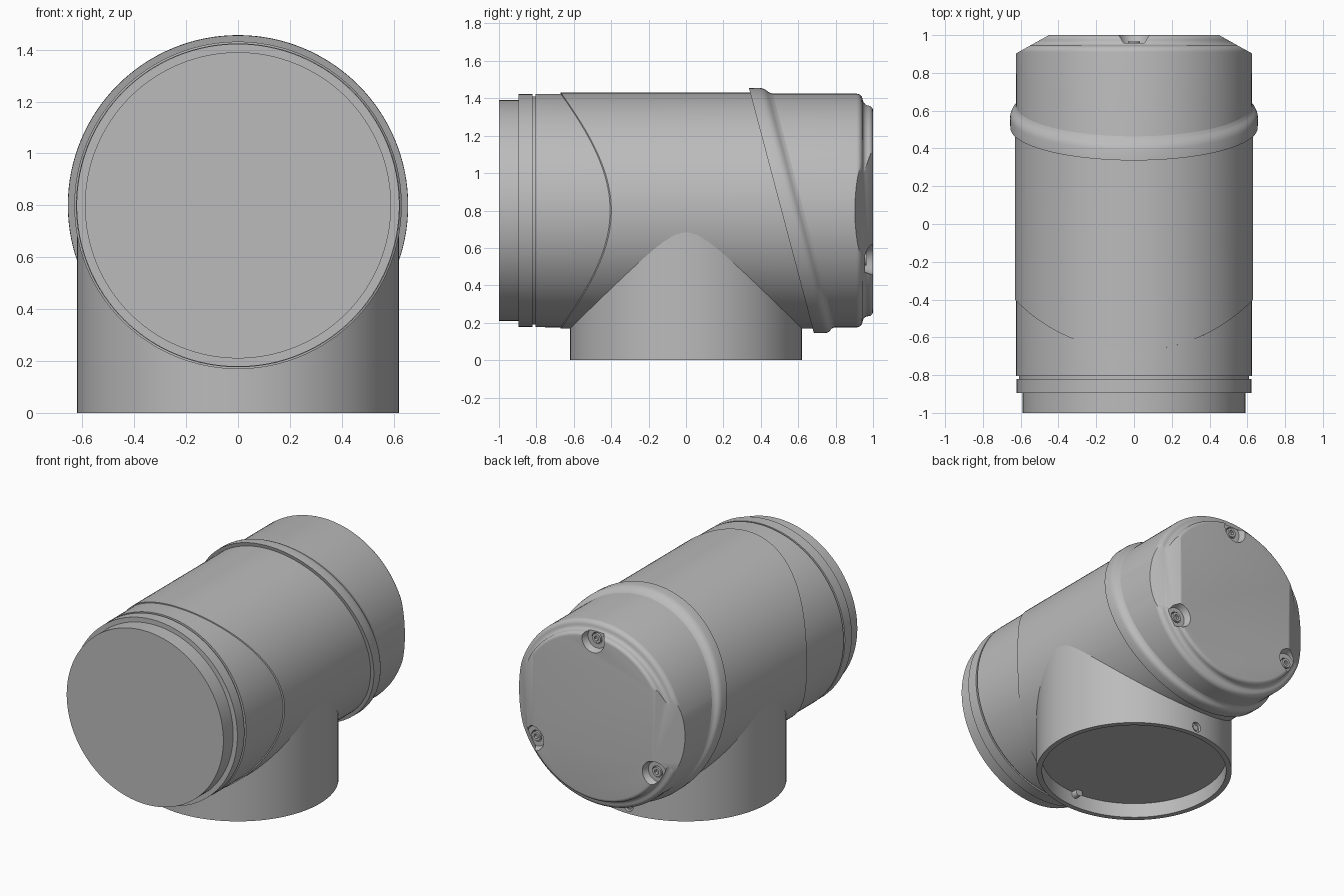
import bpy, bmesh
from math import sin, cos, pi, sqrt, radians
from mathutils import Vector, Matrix

SEGMENTS = 128
AXIS_Z = 0.80          # height of the horizontal barrel axis

cube = bpy.data.objects.get("Cube")
if cube:
    bpy.data.objects.remove(cube)

grey = bpy.data.materials.new("plain grey")
grey.use_nodes = True
grey.diffuse_color = (0.5, 0.5, 0.5, 1)
grey.node_tree.nodes["Principled BSDF"].inputs["Base Color"].default_value = (0.5, 0.5, 0.5, 1)


def finish(name, bm):
    """Turn a bmesh into a named grey object."""
    bmesh.ops.remove_doubles(bm, verts=bm.verts, dist=1e-5)
    bmesh.ops.recalc_face_normals(bm, faces=bm.faces)
    mesh = bpy.data.meshes.new(name)
    bm.to_mesh(mesh)
    bm.free()
    obj = bpy.data.objects.new(name, mesh)
    bpy.context.collection.objects.link(obj)
    mesh.materials.append(grey)
    return obj


def activate(obj):
    bpy.ops.object.select_all(action='DESELECT')
    obj.select_set(True)
    bpy.context.view_layer.objects.active = obj


def smooth(obj):
    activate(obj)
    bpy.ops.object.shade_smooth_by_angle(angle=radians(30))


def arc(cr, cy, radius, start, end, steps=6):
    """Rounded corner as (radius, along) profile points."""
    angles = [radians(start + (end - start) * i / steps) for i in range(steps + 1)]
    return [(cr + radius * cos(a), cy + radius * sin(a)) for a in angles]


def lathe(profile, upright=False, closed=False):
    """Revolve (radius, along) points; 'along' may be a rule of x and height."""
    bm = bmesh.new()
    rings = []
    for r, along in profile:
        ring = []
        for i in range(SEGMENTS):
            u, v = r * cos(2 * pi * i / SEGMENTS), r * sin(2 * pi * i / SEGMENTS)
            t = along(u, v) if callable(along) else along
            ring.append(bm.verts.new((u, v, t) if upright else (u, t, AXIS_Z + v)))
        rings.append(ring)
    pairs = list(zip(rings, rings[1:]))
    if closed:
        pairs.append((rings[-1], rings[0]))
    for a, b in pairs:
        for i in range(SEGMENTS):
            j = (i + 1) % SEGMENTS
            bm.faces.new((a[i], a[j], b[j], b[i]))
    if not closed:
        bm.faces.new(rings[0])
        bm.faces.new(rings[-1])
    return bm


def rod(name, x, z, y0, y1, r0, r1, sides=32):
    """Solid cone or cylinder running along y."""
    bm = bmesh.new()
    turn = Matrix.Translation((x, (y0 + y1) / 2, z)) @ Matrix.Rotation(-pi / 2, 4, 'X')
    bmesh.ops.create_cone(bm, cap_ends=True, segments=sides, radius1=r0, radius2=r1,
                          depth=y1 - y0, matrix=turn)
    return finish(name, bm)


def cut(obj, cutter):
    activate(obj)
    mod = obj.modifiers.new("cut", 'BOOLEAN')
    mod.operation = 'DIFFERENCE'
    mod.solver = 'EXACT'
    mod.object = cutter
    bpy.ops.object.modifier_apply(modifier=mod.name)
    bpy.data.objects.remove(cutter)


# Barrel: front spigot, locating ring, groove, body and stepped rounded back
profile = [(0.59, -1.0), (0.59, -0.895), (0.622, -0.895), (0.622, -0.82),
           (0.61, -0.82), (0.61, -0.805), (0.624, -0.805)]
profile += arc(0.59, 0.91, 0.035, 0, 90)
profile += [(0.578, 0.949), (0.570, 0.957), (0.566, 0.968)]
profile += arc(0.540, 0.975, 0.025, 0, 90)
bm = lathe(profile)

# Slanted flats on both sides of the back
for side in (-1, 1):
    bmesh.ops.bisect_plane(bm, geom=bm.verts[:] + bm.edges[:] + bm.faces[:],
                           plane_co=(side * 0.45, 1.0, AXIS_Z),
                           plane_no=Vector((side * 0.1, 0.18, 0)).normalized(),
                           clear_outer=True)
    bmesh.ops.holes_fill(bm, edges=[e for e in bm.edges if e.is_boundary], sides=0)
barrel = finish("barrel", bm)

# Three screw pockets in the back, each with a collared screw
for angle in (90, 210, 330):
    x = 0.525 * cos(radians(angle))
    z = AXIS_Z + 0.525 * sin(radians(angle))
    cut(barrel, rod("pocket_cutter", x, z, 0.957, 1.012, 0.068, 0.088))
    cut(barrel, rod("screw_hole_cutter", x, z, 0.92, 0.99, 0.038, 0.038))
    screw = rod("back_screw", x, z, 0.91, 0.965, 0.032, 0.032)
    cut(screw, rod("socket_cutter", x, z, 0.945, 0.98, 0.017, 0.017, 6))
    smooth(screw)
smooth(barrel)


# Sleeve: curved front seam, slanted back edge tucked under the collar
def seam(x, h):
    return 0.2 - sqrt(0.757 - x * x)


def slant(offset):
    return lambda x, h: 0.51 + offset - 0.265 * h


sleeve = finish("sleeve", lathe([(0.615, seam), (0.631, seam), (0.631, slant(0.03)),
                                 (0.615, slant(0.03))], closed=True))
smooth(sleeve)

# Slanted collar: sharp front lip, rounded back flowing into the barrel
collar_profile = [(0.615, 0), (0.655, 0), (0.656, 0.055), (0.653, 0.072), (0.646, 0.086),
                  (0.636, 0.096), (0.629, 0.106), (0.624, 0.122), (0.615, 0.122)]
collar = finish("collar", lathe([(r, slant(o)) for r, o in collar_profile], closed=True))
smooth(collar)

# Branch pipe: open socket below, meeting the barrel above
branch = finish("branch_pipe", lathe([(0.585, 0.10), (0.585, 0), (0.62, 0), (0.62, 0.80)],
                                     upright=True))
cut(branch, rod("side_hole_cutter", 0, 0.05, 0.598, 0.66, 0.034, 0.034))
smooth(branch)
side_screw = rod("side_screw", 0, 0.05, 0.59, 0.610, 0.02, 0.02)
smooth(side_screw)
inner_boss = rod("inner_boss", 0, 0.085, -0.59, -0.54, 0.025, 0.025)
smooth(inner_boss)
